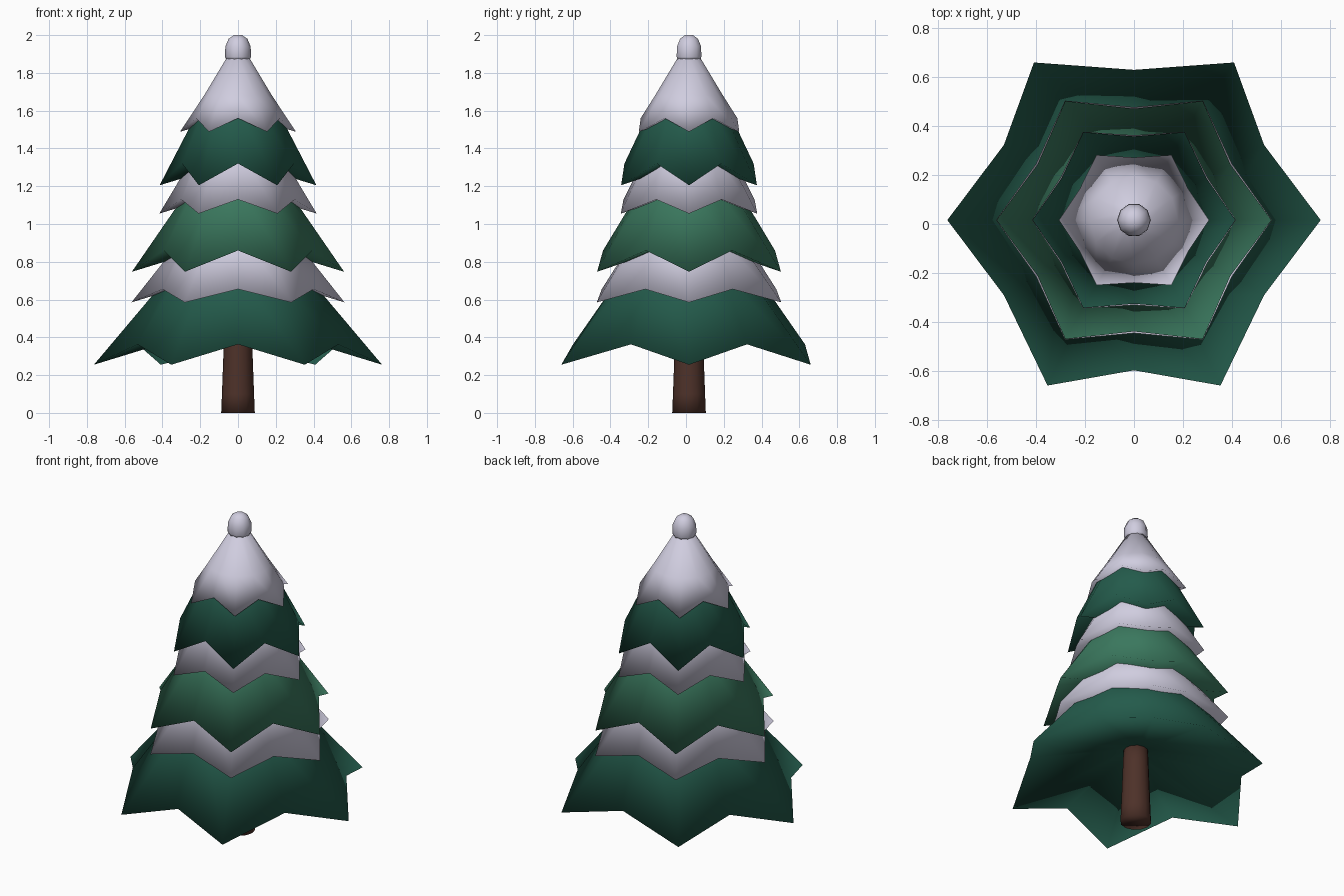
import bpy, bmesh, math

if "Cube" in bpy.data.objects:
    bpy.data.objects.remove(bpy.data.objects["Cube"])

CENTRE_Y = 0.016


def material(name, rgb):
    m = bpy.data.materials.new(name)
    m.diffuse_color = (*rgb, 1)
    m.use_nodes = True
    m.node_tree.nodes["Principled BSDF"].inputs["Base Color"].default_value = m.diffuse_color
    return m


DARK = material("dark_green", (0.017, 0.103, 0.070))
MID = material("mid_green", (0.042, 0.185, 0.110))
SNOW = material("snow_white", (0.63, 0.61, 0.74))
BARK = material("bark_brown", (0.075, 0.031, 0.022))


def loft(name, mat, rings):
    """Join rings of points from first to last and cap both ends."""
    bm = bmesh.new()
    loops = [[bm.verts.new(p) for p in ring] for ring in rings]
    n = len(loops[0])
    for a, b in zip(loops, loops[1:]):
        for i in range(n):
            j = (i + 1) % n
            bm.faces.new((a[i], a[j], b[j], b[i]))
    bm.faces.new(loops[0])
    bm.faces.new(loops[-1])
    bmesh.ops.recalc_face_normals(bm, faces=bm.faces)
    for f in bm.faces:
        f.smooth = True
    me = bpy.data.meshes.new(name)
    bm.to_mesh(me)
    bm.free()
    me.materials.append(mat)
    ob = bpy.data.objects.new(name, me)
    ob.location.y = CENTRE_Y
    bpy.context.collection.objects.link(ob)
    return ob


def circle(r, z, n=12):
    return [(r * math.cos(math.tau * i / n), r * math.sin(math.tau * i / n), z)
            for i in range(n)]


def star(tip, valley, spread=0):
    """Six drooping tips with raised valleys between them."""
    pts = []
    for i in range(12):
        r, z = valley if i % 2 else tip
        a = math.radians(30 * i)
        # side tips lean slightly towards the x axis
        if i in (2, 8, 4, 10):
            a += math.radians(spread) * (1 if i in (4, 8) else -1)
        pts.append((r * math.cos(a), r * math.sin(a), z))
    return pts


def skirt(name, mat, tip, valley, upper, spread=0):
    """Star-edged cone with a shallow domed underside."""
    return loft(name, mat, [circle(r, z) for r, z in reversed(upper)]
                + [star(tip, valley, spread),
                   circle(tip[0] * 0.1, tip[1] + tip[0] * 0.28)])


# Branch tiers
skirt("lower_branches", DARK, (0.763, 0.255), (0.614, 0.363),
      [(0.345, 0.75), (0.24, 0.86)], 2.4)
skirt("middle_branches", MID, (0.562, 0.747), (0.455, 0.86),
      [(0.25, 1.20), (0.18, 1.29)])
skirt("upper_branches", DARK, (0.415, 1.205), (0.342, 1.32),
      [(0.2, 1.62), (0.12, 1.72)])

# Snow layers between the tiers
skirt("lower_snow", SNOW, (0.564, 0.585), (0.462, 0.655),
      [(0.275, 0.95), (0.2, 1.02)])
skirt("middle_snow", SNOW, (0.417, 1.055), (0.347, 1.13),
      [(0.21, 1.40), (0.15, 1.46)])
skirt("snow_cap", SNOW, (0.307, 1.488), (0.256, 1.56),
      [(0.18, 1.68), (0.06, 1.88)])

# Snow ball on the peak
loft("snow_ball", SNOW, [circle(r, z, 10) for r, z in
     [(0.062, 1.87), (0.069, 1.885), (0.067, 1.94), (0.050, 1.98), (0.022, 2.0)]])

# Trunk
loft("trunk", BARK, [circle(r, z) for r, z in
     [(0.089, 0), (0.085, 0.1), (0.075, 0.37), (0.07, 0.5)]])
